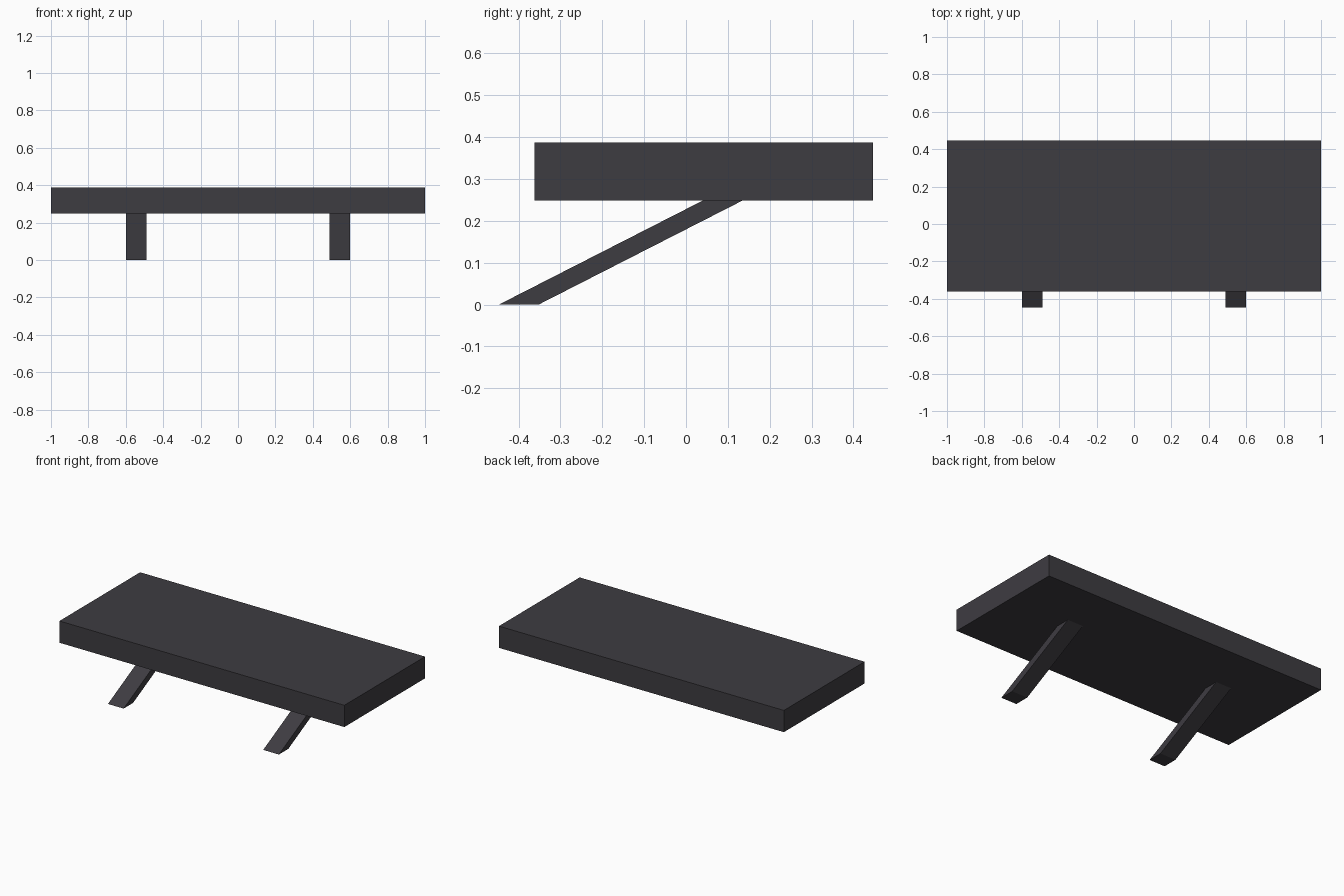
import bpy

if "Cube" in bpy.data.objects:
    bpy.data.objects.remove(bpy.data.objects["Cube"])

mat = bpy.data.materials.new("charcoal")
mat.diffuse_color = (0.048, 0.045, 0.053, 1)
mat.use_nodes = True
mat.node_tree.nodes["Principled BSDF"].inputs["Base Color"].default_value = mat.diffuse_color


def extrude_x(name, profile, x0, x1):
    """Extrude a closed (y, z) profile along x."""
    n = len(profile)
    verts = [(x, y, z) for x in (x0, x1) for y, z in profile]
    faces = [tuple(reversed(range(n))), tuple(range(n, 2 * n))]
    faces += [(i, (i + 1) % n, n + (i + 1) % n, n + i) for i in range(n)]
    mesh = bpy.data.meshes.new(name)
    mesh.from_pydata(verts, [], faces)
    mesh.materials.append(mat)
    obj = bpy.data.objects.new(name, mesh)
    bpy.context.collection.objects.link(obj)
    return obj


# Flat slab on top
Z = 0.249
extrude_x("slab", [(-0.362, Z), (0.447, Z), (0.447, 0.387), (-0.362, 0.387)], -1, 1)

# Two slanted legs, level at the floor and under the slab
leg = [(-0.447, 0), (-0.352, 0), (0.136, Z), (0.041, Z)]
extrude_x("left_leg", leg, -0.6, -0.49)
extrude_x("right_leg", leg, 0.49, 0.6)
